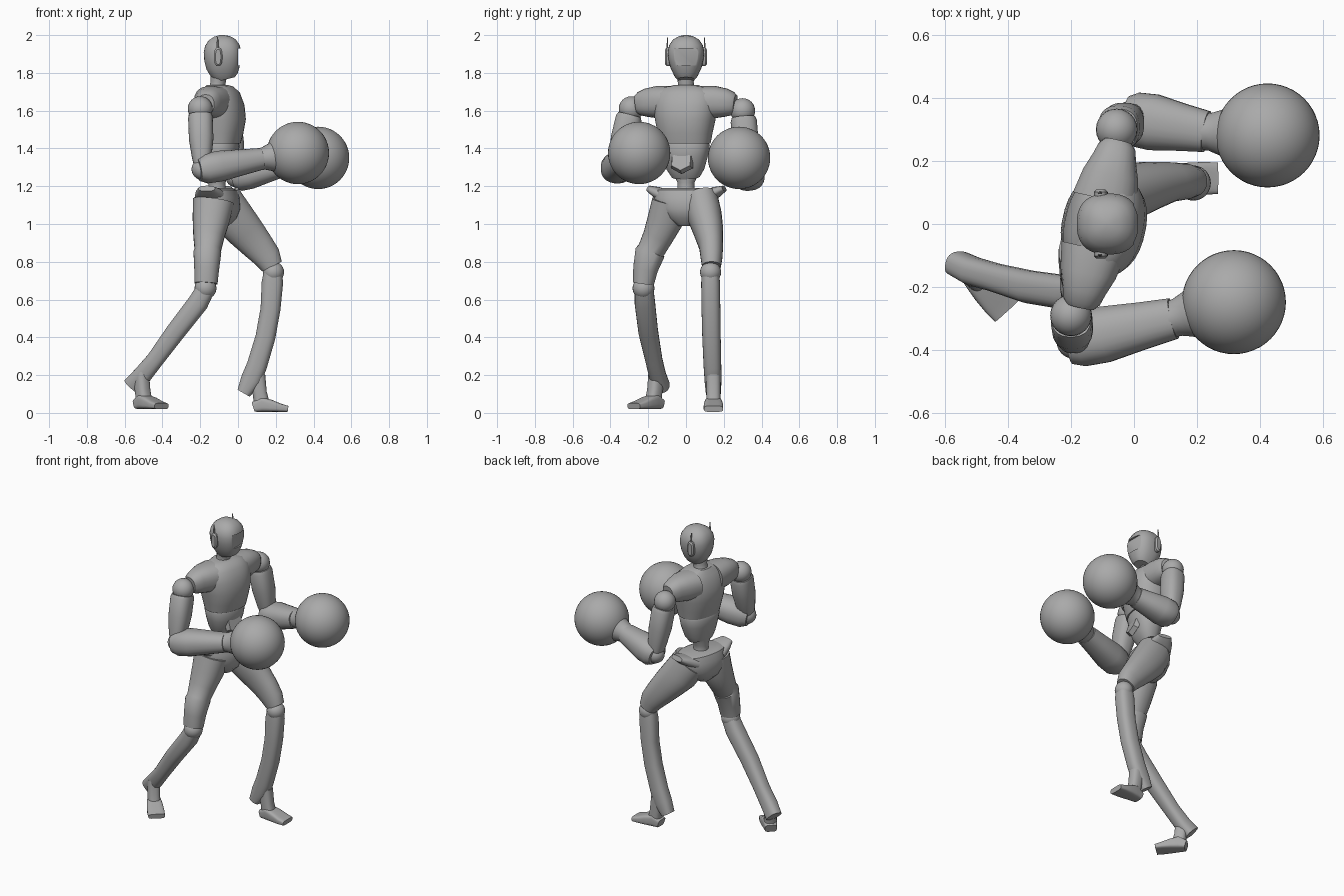
import bpy, bmesh
from math import sin, cos, pi, radians, copysign
from mathutils import Vector, Matrix

old = bpy.data.objects.get("Cube")
if old:
    bpy.data.objects.remove(old, do_unlink=True)

grey = bpy.data.materials.new("plain_grey")
grey.use_nodes = True
colour = (0.4, 0.4, 0.4, 1)
grey.diffuse_color = colour
grey.node_tree.nodes["Principled BSDF"].inputs["Base Color"].default_value = colour
parts = []

# The trunk is turned about the vertical, so it has its own forward and side axes
TURN = radians(-13)
FWD = Vector((cos(TURN), sin(TURN), 0))
SIDE = Vector((-sin(TURN), cos(TURN), 0))
TRUNK = Vector((-0.11, 0, 0))
Y_AXIS = Vector((0, 1, 0))


def trunk(f, s, z):
    return TRUNK + FWD * f + SIDE * s + Vector((0, 0, z))


def finish(name, bm):
    bmesh.ops.recalc_face_normals(bm, faces=bm.faces)
    mesh = bpy.data.meshes.new(name)
    bm.to_mesh(mesh)
    bm.free()
    mesh.materials.append(grey)
    obj = bpy.data.objects.new(name, mesh)
    bpy.context.collection.objects.link(obj)
    parts.append(obj)
    return obj


def loft(name, rings, side=Y_AXIS, power=2.0, segs=24):
    """Skin rings of (centre, half width along side, half depth)."""
    bm = bmesh.new()
    centres = [Vector(r[0]) for r in rings]
    loops = []
    for i, (_, wide, deep) in enumerate(rings):
        t = (centres[min(i + 1, len(rings) - 1)] - centres[max(i - 1, 0)]).normalized()
        u = (side - t * side.dot(t)).normalized()
        v = t.cross(u)
        loop = []
        for k in range(segs):
            a = 2 * pi * (k + 0.5) / segs
            c, s = (copysign(abs(w) ** (2 / power), w) for w in (cos(a), sin(a)))
            loop.append(bm.verts.new(centres[i] + u * wide * c + v * deep * s))
        loops.append(loop)
    for a, b in zip(loops, loops[1:]):
        for k in range(segs):
            n = (k + 1) % segs
            bm.faces.new((a[k], a[n], b[n], b[k]))
    bm.faces.new(loops[0])
    bm.faces.new(loops[-1])
    return finish(name, bm)


def ball(name, centre, radius, segs=24):
    bm = bmesh.new()
    bmesh.ops.create_uvsphere(bm, u_segments=segs, v_segments=segs // 2, radius=radius,
                              matrix=Matrix.Translation(centre))
    return finish(name, bm)


def upright(name, profile, power=2.0):
    """Skin a trunk part from (forward, height, half width, half depth)."""
    return loft(name, [(trunk(f, 0, z), w, d) for f, z, w, d in profile], SIDE, power, 32)


# Trunk
upright("chest", [(0.02, 1.425, .135, .1), (0.02, 1.48, .145, .115), (0.02, 1.55, .16, .128),
                  (0.015, 1.62, .17, .125), (0.01, 1.68, .165, .105), (0, 1.715, .13, .08),
                  (0, 1.735, .065, .055)], 2.3)
upright("abdomen", [(0, 1.25, .075, .055), (0.01, 1.29, .1, .075), (0.015, 1.36, .12, .092),
                    (0.015, 1.415, .13, .1), (0.015, 1.43, .125, .095)], 2.3)
upright("spine", [(0, 1.14, .065, .06), (0, 1.18, .045, .045), (0, 1.22, .045, .045),
                  (0, 1.27, .07, .055)])
upright("pelvis", [(0, .99, .04, .06), (0, 1.03, .11, .1), (0, 1.08, .155, .118),
                   (0, 1.14, .17, .112), (0, 1.18, .165, .095), (0, 1.19, .13, .075)], 2.3)
upright("neck", [(0, 1.69, .065, .06), (0, 1.72, .045, .042), (.005, 1.75, .042, .04),
                 (.01, 1.8, .05, .045)])
loft("belly_plate", [(trunk(.085, 0, 1.325), .068, .064), (trunk(.115, 0, 1.335), .058, .054)],
     SIDE, segs=6)

# Shoulder yokes and hip crests, one on each side of the trunk
for label, m in (("right", -1), ("left", 1)):
    loft(label + "_shoulder_yoke",
         [(trunk(0, m * s, z), d, h) for s, z, d, h in
          ((.08, 1.645, .105, .085), (.16, 1.645, .09, .085), (.215, 1.642, .07, .075),
           (.25, 1.637, .06, .063), (.268, 1.635, .045, .05))], FWD, 2.4)
    loft(label + "_hip_crest",
         [(trunk(-.01, m * s, z), d, h) for s, z, d, h in
          ((.1, 1.14, .09, .035), (.16, 1.168, .07, .03), (.205, 1.188, .045, .016))], FWD, 2.5)

# Head with a cut visor recess
head = loft("head", [((x, 0, z), w, d) for x, z, w, d in
                     ((-.065, 1.765, .045, .05), (-.07, 1.785, .062, .07), (-.078, 1.83, .083, .09),
                      (-.081, 1.87, .093, .098), (-.082, 1.91, .097, .1), (-.083, 1.945, .09, .092),
                      (-.084, 1.975, .07, .072), (-.085, 1.993, .04, .042), (-.085, 2, .012, .012))],
            power=2.4, segs=32)
bm = bmesh.new()
bmesh.ops.create_cube(bm, size=1, matrix=Matrix.LocRotScale(
    (.05, 0, 1.885), None, (.1, .13, .09)))
cutter = finish("visor_cutter", bm)
parts.remove(cutter)
cutter.hide_render = True
cut = head.modifiers.new("visor", "BOOLEAN")
cut.operation = "DIFFERENCE"
cut.object = cutter
bpy.context.view_layer.objects.active = head
bpy.ops.object.modifier_apply(modifier=cut.name)
bpy.data.objects.remove(cutter, do_unlink=True)

for label, m in (("right", -1), ("left", 1)):
    loft(label + "_ear_cover", [((-.105, m * .085, 1.885), .022, .05),
                                ((-.105, m * .102, 1.885), .022, .05),
                                ((-.105, m * .11, 1.885), .014, .04)], Vector((1, 0, 0)), 2.6)
    loft(label + "_antenna", [((-.108, m * .1, 1.92), .006, .008),
                              ((-.108, m * .097, 1.99), .002, .003)], segs=8)

# Arms: shoulder ball, upper arm, elbow ball, forearm, wrist cuff and round glove
arms = {
    "right": ((-.2, -.29, 1.61), (-.19, -.372, 1.29), (.125, -.3, 1.345), (.317, -.248, 1.376)),
    "left": ((-.055, .3, 1.6), (-.01, .335, 1.25), (.23, .293, 1.305), (.424, .281, 1.35)),
}
for label, points in arms.items():
    shoulder, elbow, wrist, fist = map(Vector, points)
    upper, lower, reach = elbow - shoulder, wrist - elbow, fist - wrist
    ball(label + "_shoulder_ball", shoulder, .066)
    loft(label + "_upper_arm", [(shoulder + upper * t, w, d) for t, w, d in
                                ((.1, .062, .062), (.16, .07, .066), (.5, .068, .065),
                                 (.8, .056, .052), (.95, .045, .042))], power=2.5)
    ball(label + "_elbow_ball", elbow, .056)
    loft(label + "_forearm", [(elbow + lower * t, w, d) for t, w, d in
                              ((-.06, .07, .06), (.06, .086, .08), (.3, .09, .082),
                               (.7, .075, .068), (1, .066, .058))], power=2.3)
    loft(label + "_wrist_cuff", [(wrist + reach * t, r, r) for t, r in
                                 ((-.1, .058), (.06, .06), (.2, .07), (.35, .082))])
    ball(label + "_glove", fist, .165, 48)

# Right leg, trailing
loft("right_thigh", [((-.13, -.09, 1.12), .09, .11), ((-.143, -.11, 1.02), .095, .098),
                     ((-.155, -.15, .93), .08, .082), ((-.16, -.185, .86), .072, .07),
                     ((-.162, -.19, .85), .08, .074), ((-.166, -.215, .76), .066, .066),
                     ((-.17, -.225, .685), .056, .062)], power=2.2)
ball("right_knee_ball", (-.172, -.225, .66), .058)
loft("right_shin", [((-.175, -.222, .65), .05, .05), ((-.21, -.218, .585), .054, .055),
                    ((-.33, -.2, .43), .052, .052), ((-.44, -.17, .28), .045, .046),
                    ((-.51, -.15, .195), .045, .05), ((-.56, -.125, .14), .04, .052)], power=2.6)

# Left leg, leading
loft("left_thigh", [((-.09, .08, 1.13), .09, .11), ((-.03, .1, 1.04), .09, .112),
                    ((.04, .12, .96), .078, .1), ((.105, .133, .885), .064, .086),
                    ((.155, .135, .825), .058, .074), ((.18, .135, .775), .05, .058)], power=2.2)
ball("left_knee_ball", (.188, .13, .745), .056)
loft("left_shin", [((.185, .13, .74), .046, .05), ((.182, .13, .69), .05, .057),
                   ((.172, .132, .55), .05, .053), ((.145, .135, .4), .049, .053),
                   ((.1, .14, .25), .047, .054), ((.07, .143, .175), .045, .056),
                   ((.03, .145, .105), .04, .037)], power=2.6)

# Feet: each a block that tapers to the toe, with a short ankle
for label, x, y, lift, yaw in (("right", -.505, -.165, .02, -48), ("left", .115, .145, .005, 0)):
    d = Vector((cos(radians(yaw)), sin(radians(yaw)), 0))
    across = Vector((-d.y, d.x, 0))
    base = Vector((x, y, lift))
    loft(label + "_foot", [(base + d * f + Vector((0, 0, h)), w, h) for f, w, h in
                           ((-.035, .036, .026), (.01, .044, .04), (.06, .05, .032),
                            (.11, .052, .022), (.15, .05, .016))], across, 4)
    loft(label + "_ankle", [(base + d * f + Vector((0, 0, z)), .038, r) for f, z, r in
                            ((.012, .04, .042), (0, .1, .038), (-.015, .19, .045))], across, 2.6)

# Smooth shading that keeps hard edges
bpy.ops.object.select_all(action="DESELECT")
for obj in parts:
    obj.select_set(True)
bpy.context.view_layer.objects.active = parts[0]
bpy.ops.object.shade_smooth_by_angle(angle=radians(35))
